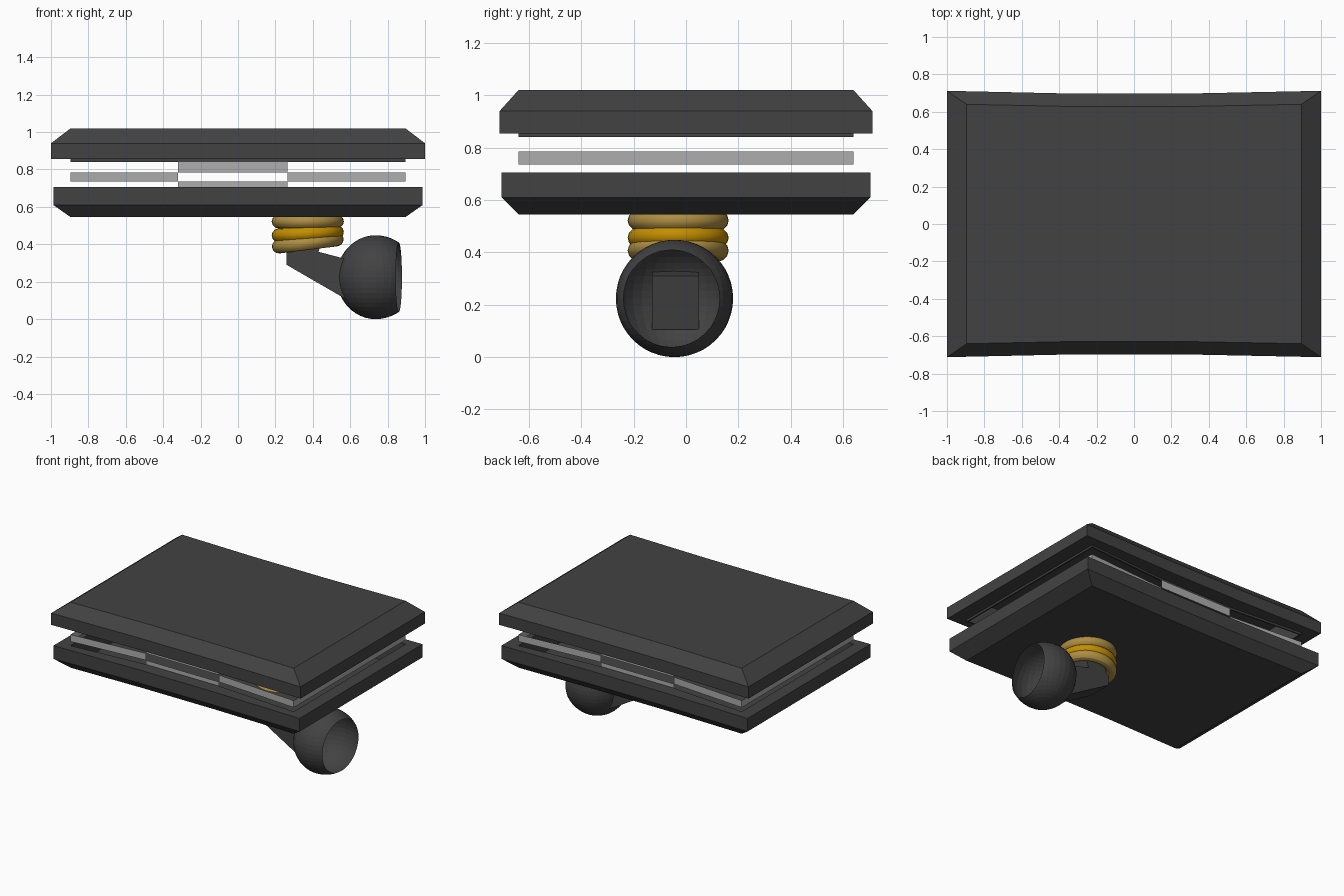
import bpy, bmesh, math
from mathutils import Vector, Matrix

if "Cube" in bpy.data.objects:
    bpy.data.objects.remove(bpy.data.objects["Cube"])

BREAKS = (-0.32, 0.265)   # where the long sides bend inwards


def material(name, rgb):
    m = bpy.data.materials.new(name)
    m.diffuse_color = (*rgb, 1)
    m.use_nodes = True
    m.node_tree.nodes["Principled BSDF"].inputs["Base Color"].default_value = m.diffuse_color
    return m


DARK = material("dark_shell", (0.055, 0.055, 0.055))
LIGHT = material("pale_strip", (0.42, 0.42, 0.42))
GOLD = material("dull_gold", (0.42, 0.27, 0.055))
AMBER = material("amber", (0.55, 0.27, 0.0))


def finish(bm, name, mat):
    me = bpy.data.meshes.new(name)
    bm.to_mesh(me)
    bm.free()
    ob = bpy.data.objects.new(name, me)
    bpy.context.collection.objects.link(ob)
    me.materials.append(mat)
    return ob


def outline(hx, hy, dip):
    """Rectangle whose two long sides are drawn in by dip."""
    a, b = BREAKS
    front = [(-hx, -hy), (a, -hy + dip), (b, -hy + dip), (hx, -hy)]
    return front + [(x, -y) for x, y in reversed(front)]


def slab(name, rings):
    """Loft outlines (hx, hy, dip, z) from outer face round to the inner floor."""
    bm = bmesh.new()
    loops = [[bm.verts.new((x, y, z)) for x, y in outline(hx, hy, d)]
             for hx, hy, d, z in rings]
    for lo, hi in zip(loops, loops[1:]):
        n = len(lo)
        for i in range(n):
            j = (i + 1) % n
            bm.faces.new((lo[i], lo[j], hi[j], hi[i]))
    bm.faces.new(loops[0])
    bm.faces.new(loops[-1])
    bmesh.ops.recalc_face_normals(bm, faces=bm.faces)
    return finish(bm, name, DARK)


# hollow bevelled lid and tray
slab("upper_lid", [(0.895, 0.64, 0.012, 1.02), (1.0, 0.712, 0.015, 0.94),
                   (1.0, 0.712, 0.015, 0.855), (0.895, 0.64, 0.045, 0.855),
                   (0.895, 0.64, 0.045, 0.84), (0.885, 0.63, 0.045, 0.84),
                   (0.885, 0.63, 0.045, 1.01)])
slab("lower_tray", [(0.895, 0.64, 0.012, 0.545), (0.987, 0.705, 0.015, 0.61),
                    (0.987, 0.705, 0.015, 0.705), (0.895, 0.64, 0.045, 0.705),
                    (0.885, 0.63, 0.045, 0.553)])


def strip(name, path, z0, z1):
    """Thin upright band following a path."""
    bm = bmesh.new()
    cols = [(bm.verts.new((x, y, z0)), bm.verts.new((x, y, z1))) for x, y in path]
    for (a, b), (c, d) in zip(cols, cols[1:]):
        bm.faces.new((a, c, d, b))
    finish(bm, name, LIGHT)


# bands in the gap: one round each end, two across each long side
a, b = BREAKS
strip("right_band", [(b, -0.595), (0.895, -0.64), (0.895, 0.64), (b, 0.595)], 0.735, 0.785)
strip("left_band", [(a, 0.595), (-0.895, 0.64), (-0.895, -0.64), (a, -0.595)], 0.735, 0.785)
for side, y in (("front", -0.595), ("back", 0.595)):
    path = [(a, y), (b, y)] if y < 0 else [(b, y), (a, y)]
    strip(side + "_upper_band", path, 0.785, 0.84)
    strip(side + "_lower_band", path, 0.68, 0.735)

# stacked neck rings, tilting progressively
for name, z, tilt, mat in (("top_ring", 0.522, 0, GOLD), ("middle_ring", 0.456, -3, AMBER),
                           ("bottom_ring", 0.407, -7, GOLD)):
    bpy.ops.mesh.primitive_torus_add(
        major_radius=0.156, minor_radius=0.037, major_segments=40, minor_segments=12,
        location=(0.373, -0.03, z), rotation=(0, math.radians(tilt), 0))
    ring = bpy.context.object
    ring.name = name
    ring.data.materials.append(mat)
    bpy.ops.object.shade_smooth_by_angle()

# arm from the rings down to the ball
profile = [(0.26, 0.29), (0.58, 0.105), (0.62, 0.31), (0.43, 0.36), (0.46, 0.45), (0.26, 0.45)]
bm = bmesh.new()
face = bm.faces.new([bm.verts.new((x, -0.13, z)) for x, z in profile])
ext = bmesh.ops.extrude_face_region(bm, geom=[face])
bmesh.ops.translate(bm, vec=(0, 0.18, 0),
                    verts=[v for v in ext["geom"] if isinstance(v, bmesh.types.BMVert)])
bmesh.ops.recalc_face_normals(bm, faces=bm.faces)
finish(bm, "neck_arm", DARK)

# hollow ball, cut open towards +x and turned slightly to the front
bm = bmesh.new()
bmesh.ops.create_uvsphere(bm, u_segments=32, v_segments=24, radius=0.224)
bmesh.ops.bisect_plane(bm, geom=bm.verts[:] + bm.edges[:] + bm.faces[:],
                       plane_co=Vector((0.126, 0, 0)),
                       plane_no=Vector((1, -0.09, 0)), clear_outer=True)
for v in bm.verts:
    if v.co.x < 0:
        v.co.x *= 0.93
bm.transform(Matrix.Translation((0.735, -0.044, 0.224)))
finish(bm, "eye_ball_shell", DARK)
